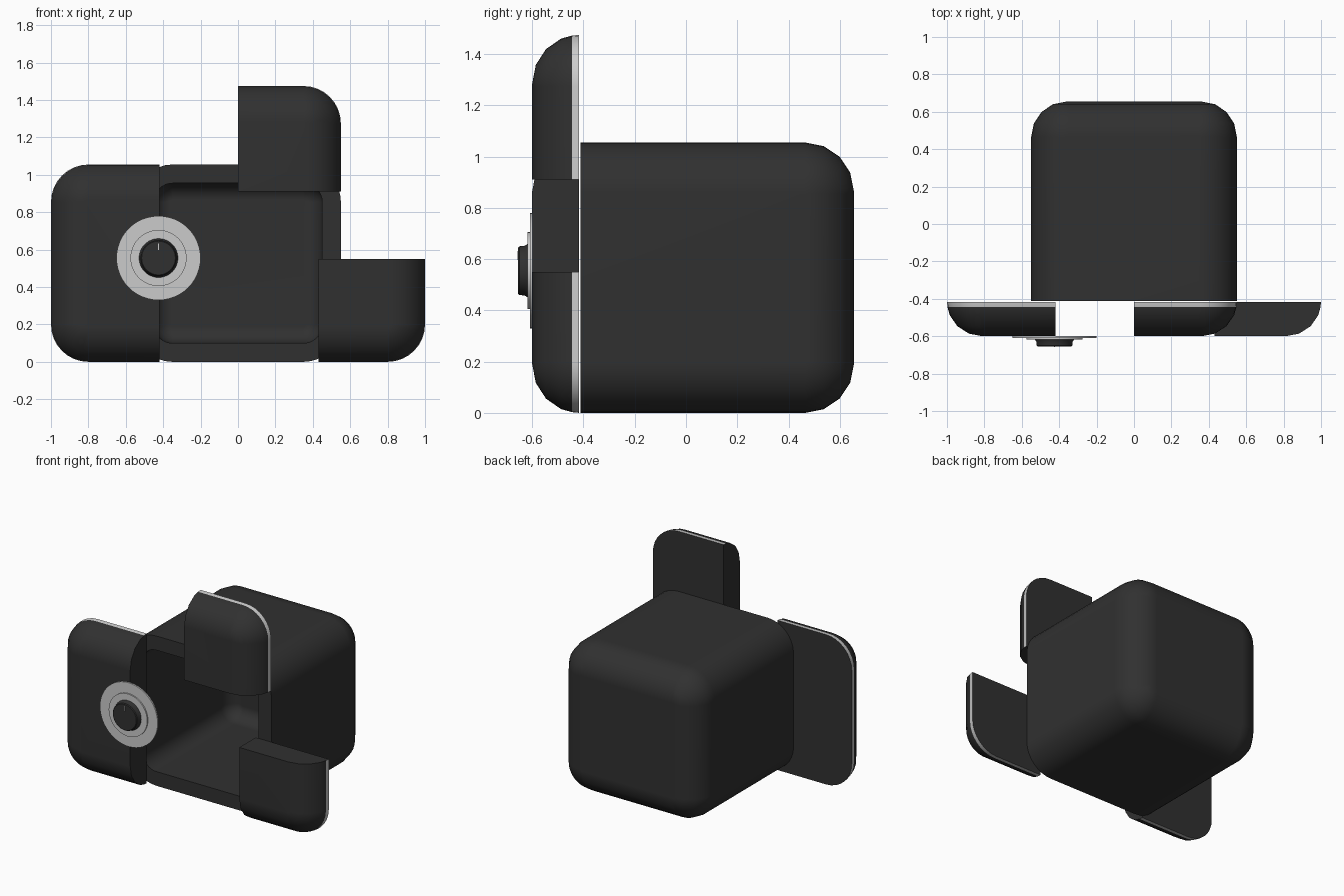
import bpy
import bmesh
from math import sin, cos, pi
from mathutils import Vector

if "Cube" in bpy.data.objects:
    bpy.data.objects.remove(bpy.data.objects["Cube"], do_unlink=True)


def material(name, value, roughness):
    m = bpy.data.materials.new(name)
    m.use_nodes = True
    colour = (value, value, value, 1)
    m.diffuse_color = colour
    bsdf = m.node_tree.nodes["Principled BSDF"]
    bsdf.inputs["Base Color"].default_value = colour
    bsdf.inputs["Roughness"].default_value = roughness
    return m


CHARCOAL = material("charcoal", 0.03, 0.6)
LIGHT_GREY = material("light grey", 0.6, 0.5)

# Shared proportions of the rounded cube
HALF_X, HEIGHT, EDGE, WALL = 0.55, 1.055, 0.2, 0.1
MID_Z = HEIGHT / 2
FRONT, BACK, SEAM = -0.6, 0.655, -0.412
CORNER_STEPS, BEVEL_STEPS = 8, 4


def ring(radius, y):
    """Rounded rectangle around fixed corner centres, facing along y."""
    points = []
    for quarter, (sx, sz) in enumerate([(1, 1), (-1, 1), (-1, -1), (1, -1)]):
        for i in range(CORNER_STEPS + 1):
            a = (quarter + i / CORNER_STEPS) * pi / 2
            points.append((sx * (HALF_X - EDGE) + radius * cos(a), y,
                           MID_Z + sz * (MID_Z - EDGE) + radius * sin(a)))
    return points


def rounded_end(radius, y_end, depth):
    """Rings bulging from full size to the flat end at y_end."""
    small = 0.01
    steps = [i / BEVEL_STEPS * pi / 2 for i in range(BEVEL_STEPS + 1)]
    return [ring(small + (radius - small) * cos(a), y_end - depth * (1 - sin(a)))
            for a in steps]


def loft(rings):
    bm = bmesh.new()
    rows = [[bm.verts.new(p) for p in r] for r in rings]
    n = len(rows[0])
    for a, b in zip(rows, rows[1:]):
        for i in range(n):
            j = (i + 1) % n
            bm.faces.new((a[i], a[j], b[j], b[i]))
    bm.faces.new(rows[0])
    bm.faces.new(rows[-1])
    bmesh.ops.recalc_face_normals(bm, faces=bm.faces)
    return bm


def finish(bm, name, *mats):
    mesh = bpy.data.meshes.new(name)
    bm.to_mesh(mesh)
    bm.free()
    obj = bpy.data.objects.new(name, mesh)
    bpy.context.collection.objects.link(obj)
    for m in mats:
        mesh.materials.append(m)
    bpy.ops.object.select_all(action="DESELECT")
    obj.select_set(True)
    bpy.context.view_layer.objects.active = obj
    bpy.ops.object.shade_smooth_by_angle(angle=0.6)
    weighted = obj.modifiers.new("even_shading", "WEIGHTED_NORMAL")
    weighted.keep_sharp = True
    return obj


# Hollow body, open at the front
inner = [ring(EDGE - WALL, SEAM)] + rounded_end(EDGE - WALL, BACK - WALL, WALL)
outer = [ring(EDGE, SEAM)] + rounded_end(EDGE, BACK, 0.19)
finish(loft(inner[::-1] + outer), "body", CHARCOAL)


# Front panel pieces: sliced from one rounded panel and slid apart
def panel_piece(name, cuts, offset):
    back, stripe = SEAM - 0.005, -0.445
    rings = rounded_end(EDGE, FRONT, FRONT - back)
    bm = loft([ring(EDGE, back), ring(EDGE - 0.003, stripe)] + rings[1:])
    for f in bm.faces:
        if f.calc_center_median().y > stripe and abs(f.normal.y) < 0.7:
            f.material_index = 1
    for point, away in cuts:
        geom = bm.verts[:] + bm.edges[:] + bm.faces[:]
        cut = bmesh.ops.bisect_plane(bm, geom=geom, plane_co=point,
                                     plane_no=away, clear_outer=True)
        edges = [e for e in cut["geom_cut"] if isinstance(e, bmesh.types.BMEdge)]
        filled = bmesh.ops.holes_fill(bm, edges=edges, sides=0)
        for f in filled["faces"]:
            f.material_index = 0
    bmesh.ops.recalc_face_normals(bm, faces=bm.faces)
    bmesh.ops.translate(bm, verts=bm.verts, vec=Vector(offset))
    finish(bm, name, CHARCOAL, LIGHT_GREY)


RIGHT, LEFT, UP, DOWN = (1, 0, 0), (-1, 0, 0), (0, 0, 1), (0, 0, -1)
panel_piece("tall_side_panel", [((0.03, 0, 0), RIGHT)], (-0.45, 0, 0))
panel_piece("upper_corner_panel",
            [((0, 0, 0), LEFT), ((0, 0, 0.49), DOWN)], (0, 0, 0.42))
panel_piece("lower_corner_panel",
            [((-0.02, 0, 0), LEFT), ((0, 0, 0.55), UP)], (0.45, 0, 0))


# Dial: stacked turned discs on the edge of the tall panel
DIAL_X, DIAL_Z = -0.425, 0.555


def turned(name, mat, profile, sides=48):
    angles = [2 * pi * i / sides for i in range(sides)]
    rings = [[(DIAL_X + r * cos(a), y, DIAL_Z + r * sin(a)) for a in angles]
             for r, y in profile]
    finish(loft(rings), name, mat)


turned("dial_plate", LIGHT_GREY, [(0.225, -0.598), (0.225, -0.609)])
turned("dial_step", LIGHT_GREY, [(0.15, -0.605), (0.15, -0.618)])
turned("dial_knob", CHARCOAL,
       [(0.105, -0.616), (0.097, -0.63), (0.095, -0.65), (0.09, -0.655)])

# Pointer mark on the knob
bm = bmesh.new()
bmesh.ops.create_cube(bm, size=1)
bmesh.ops.scale(bm, verts=bm.verts, vec=(0.004, 0.002, 0.035))
bmesh.ops.translate(bm, verts=bm.verts, vec=(DIAL_X, -0.6555, DIAL_Z + 0.06))
finish(bm, "knob_pointer", LIGHT_GREY)
